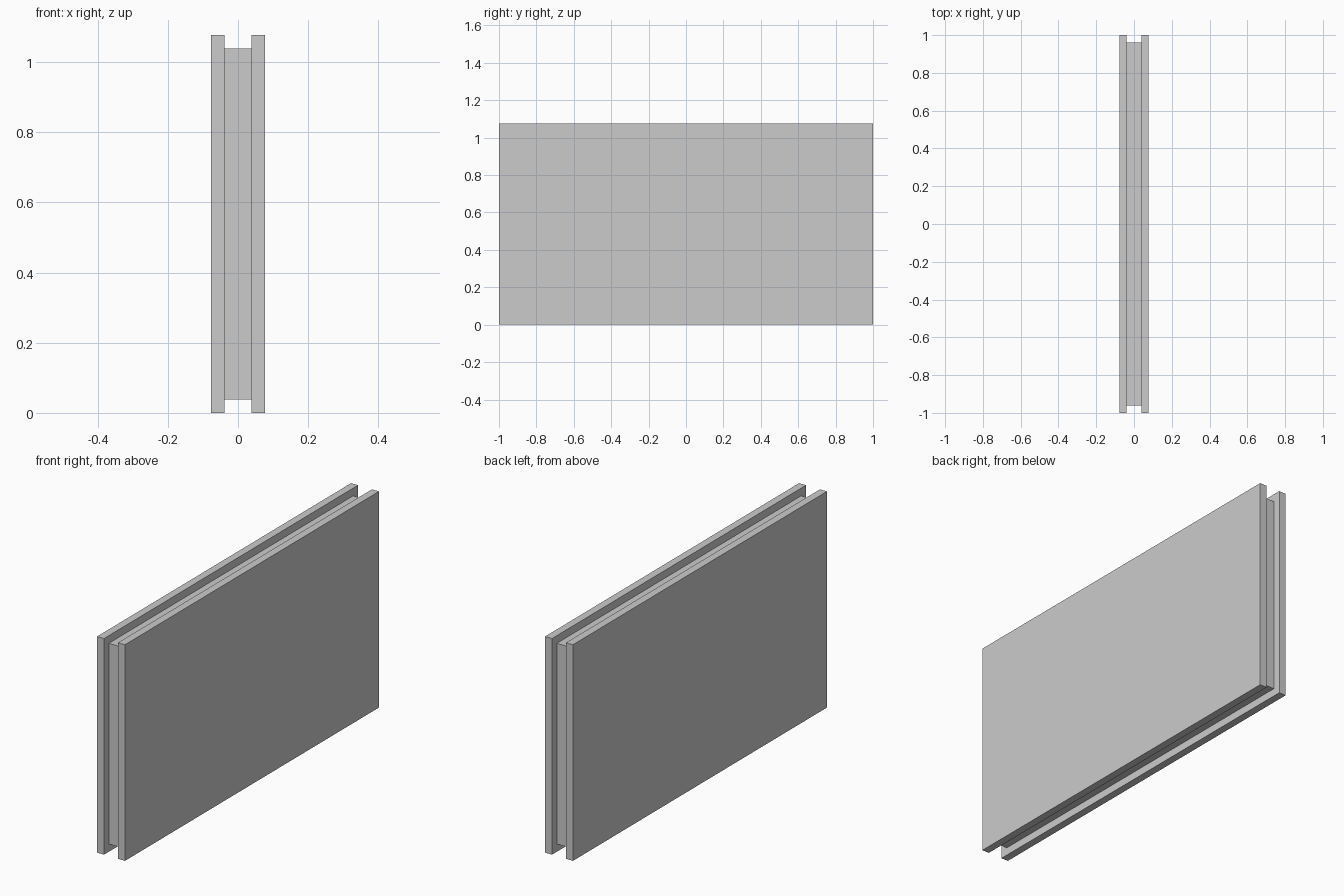
import bpy

cube = bpy.data.objects.get("Cube")
if cube:
    bpy.data.objects.remove(cube, do_unlink=True)

# One board thickness sets every dimension
T = 2 / 52
LENGTH = 52 * T
HEIGHT = 28 * T


def board(name, x, size):
    """Add a flat-faced box centred on the panel's mid height."""
    bpy.ops.mesh.primitive_cube_add(size=1, location=(x, 0, HEIGHT / 2))
    obj = bpy.context.object
    obj.name = name
    obj.scale = size
    bpy.ops.object.transform_apply(location=False, rotation=False, scale=True)
    return obj


# Core, inset by one thickness along all four edges
board("insulation_core", 0, (2 * T, LENGTH - 2 * T, HEIGHT - 2 * T))

# Outer skins on either side
for side, sign in (("left", 1), ("right", -1)):
    board(side + "_skin", sign * 1.5 * T, (T, LENGTH, HEIGHT))
